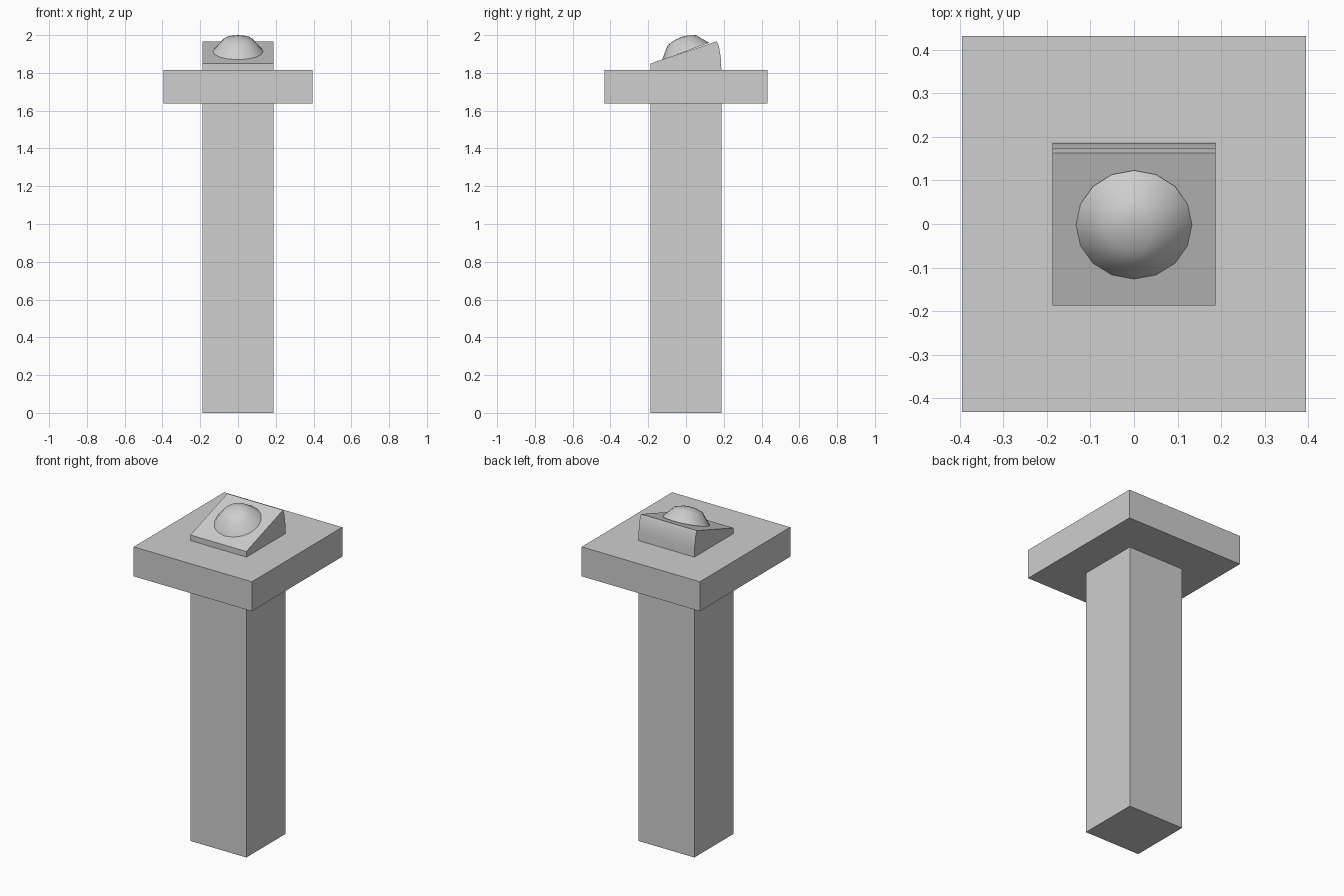
import bpy
import bmesh
from math import radians, sin, cos, pi

start_cube = bpy.data.objects.get("Cube")
if start_cube:
    bpy.data.objects.remove(start_cube, do_unlink=True)

# Single plain grey
GREY = (0.62, 0.62, 0.62, 1.0)
grey = bpy.data.materials.new("light_grey")
grey.use_nodes = True
grey.diffuse_color = GREY
grey.node_tree.nodes["Principled BSDF"].inputs["Base Color"].default_value = GREY


def finish(name, bm, smooth_angle=None):
    """Turn a bmesh into a named, coloured object."""
    bmesh.ops.recalc_face_normals(bm, faces=bm.faces[:])
    mesh = bpy.data.meshes.new(name)
    bm.to_mesh(mesh)
    bm.free()
    mesh.materials.append(grey)
    obj = bpy.data.objects.new(name, mesh)
    bpy.context.scene.collection.objects.link(obj)
    if smooth_angle:
        bpy.ops.object.select_all(action="DESELECT")
        obj.select_set(True)
        bpy.context.view_layer.objects.active = obj
        bpy.ops.object.shade_smooth_by_angle(angle=radians(smooth_angle))
    return obj


def box(name, half_x, half_y, bottom, top):
    bm = bmesh.new()
    bmesh.ops.create_cube(bm, size=1.0)
    for v in bm.verts:
        v.co.x *= 2 * half_x
        v.co.y *= 2 * half_y
        v.co.z = bottom + (v.co.z + 0.5) * (top - bottom)
    return finish(name, bm)


def extrude_x(name, profile, half_x, smooth_angle):
    """Sweep a side profile of (y, z) points across the width."""
    bm = bmesh.new()
    face = bm.faces.new([bm.verts.new((-half_x, y, z)) for y, z in profile])
    side = bmesh.ops.extrude_face_region(bm, geom=[face], use_keep_orig=True)["geom"]
    for v in side:
        if isinstance(v, bmesh.types.BMVert):
            v.co.x = half_x
    return finish(name, bm, smooth_angle)


def dome(name, profile, height, sides, smooth_angle):
    """Stack rings of (radius, height) and close with an apex and a base."""
    bm = bmesh.new()
    rings = []
    for r, z in profile:
        angles = [2 * pi * i / sides for i in range(sides)]
        rings.append([bm.verts.new((r * cos(a), r * sin(a), z)) for a in angles])
    apex = bm.verts.new((0, 0, height))
    bm.faces.new(rings[0])
    for i in range(sides):
        j = (i + 1) % sides
        for low, high in zip(rings, rings[1:]):
            bm.faces.new((low[i], low[j], high[j], high[i]))
        bm.faces.new((rings[-1][i], rings[-1][j], apex))
    return finish(name, bm, smooth_angle)


# Square post and wide slab
box("post", 0.187, 0.187, 0.0, 1.638)
box("slab", 0.395, 0.432, 1.638, 1.816)

# Sloping block with a rounded back
wedge = [(-0.187, 1.816), (-0.187, 1.85), (0.163, 1.967),
         (0.174, 1.942), (0.185, 1.875), (0.187, 1.816)]
extrude_x("sloped_block", wedge, 0.187, 40)

# Round button tilted on the slope
button = dome("button", [(0.133, 0.0), (0.08, 0.062), (0.04, 0.075)], 0.08, 16, 55)
button.rotation_euler.x = radians(20)
button.location = (0, -0.002, 1.914)
